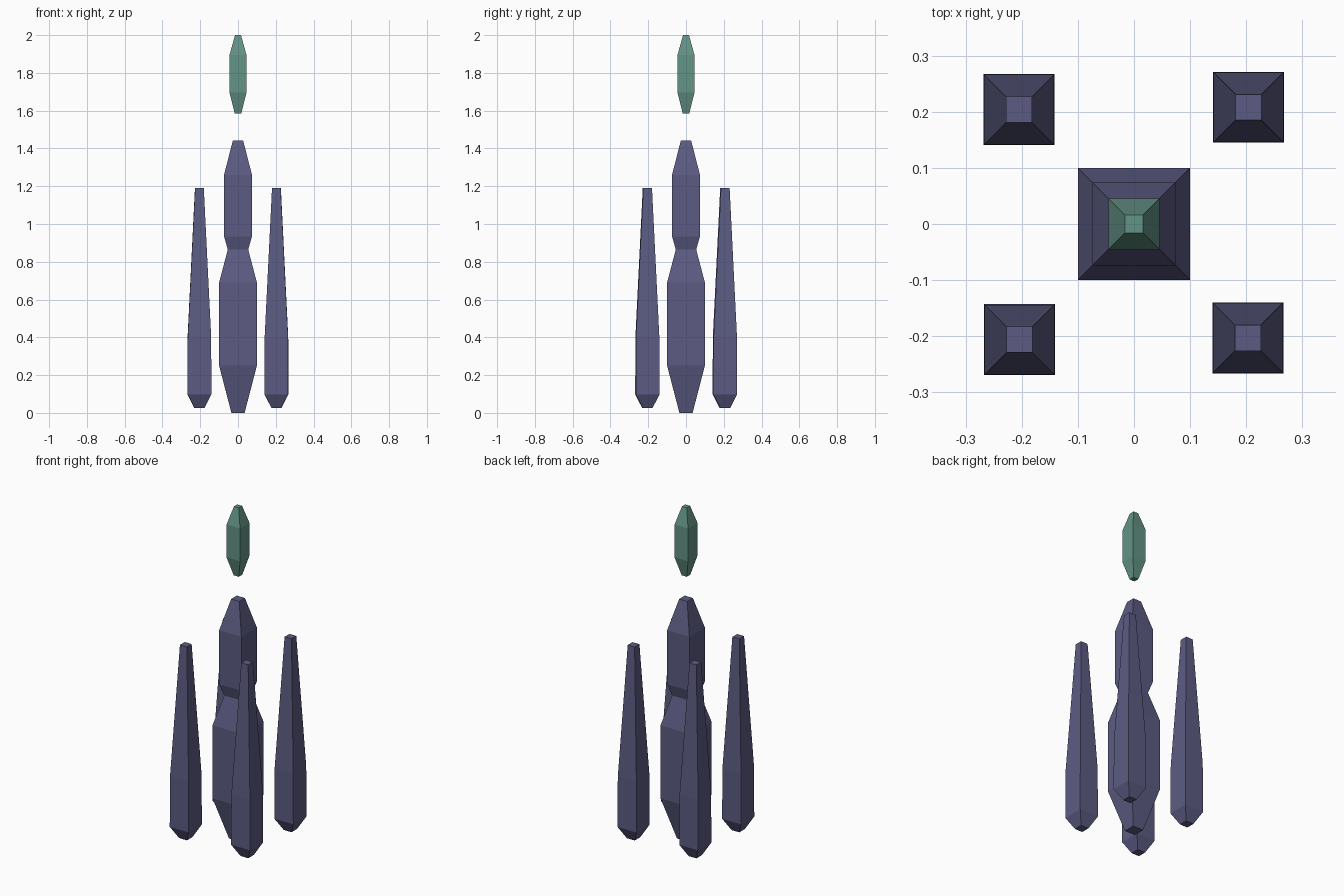
import bpy
import bmesh

if "Cube" in bpy.data.objects:
    bpy.data.objects.remove(bpy.data.objects["Cube"])


def material(name, rgb):
    m = bpy.data.materials.new(name)
    m.diffuse_color = (*rgb, 1.0)
    m.use_nodes = True
    m.node_tree.nodes["Principled BSDF"].inputs["Base Color"].default_value = m.diffuse_color
    return m


stone = material("dusky purple stone", (0.107, 0.105, 0.225))
crystal = material("sea green crystal", (0.125, 0.292, 0.235))


def square_loft(name, profile, mat, x=0.0, y=0.0):
    """Closed square column from (height, half width) pairs."""
    bm = bmesh.new()
    rings = []
    for z, h in profile:
        rings.append([bm.verts.new((sx * h, sy * h, z))
                      for sx, sy in ((-1, -1), (1, -1), (1, 1), (-1, 1))])
    for a, b in zip(rings, rings[1:]):
        for i in range(4):
            j = (i + 1) % 4
            bm.faces.new((a[i], a[j], b[j], b[i]))
    bm.faces.new(rings[0][::-1])
    bm.faces.new(rings[-1])
    bmesh.ops.recalc_face_normals(bm, faces=bm.faces)
    me = bpy.data.meshes.new(name)
    bm.to_mesh(me)
    bm.free()
    me.materials.append(mat)
    ob = bpy.data.objects.new(name, me)
    ob.location = (x, y, 0)
    bpy.context.collection.objects.link(ob)
    return ob


# Central pillar with a narrow waist
square_loft("central_pillar", [
    (0.0, 0.035), (0.25, 0.1), (0.69, 0.1), (0.865, 0.054),
    (0.935, 0.074), (1.26, 0.074), (1.443, 0.027)], stone)

# Floating crystal above the pillar
square_loft("floating_crystal", [
    (1.585, 0.017), (1.697, 0.045), (1.894, 0.045), (2.0, 0.016)], crystal)

# Four tapered shards around the pillar
shard_profile = [(0.026, 0.026), (0.098, 0.063), (0.40, 0.062), (1.19, 0.023)]
for name, x, y in (("front_left_shard", -0.204, -0.206),
                   ("front_right_shard", 0.203, -0.203),
                   ("back_left_shard", -0.205, 0.204),
                   ("back_right_shard", 0.204, 0.208)):
    square_loft(name, shard_profile, stone, x, y)
